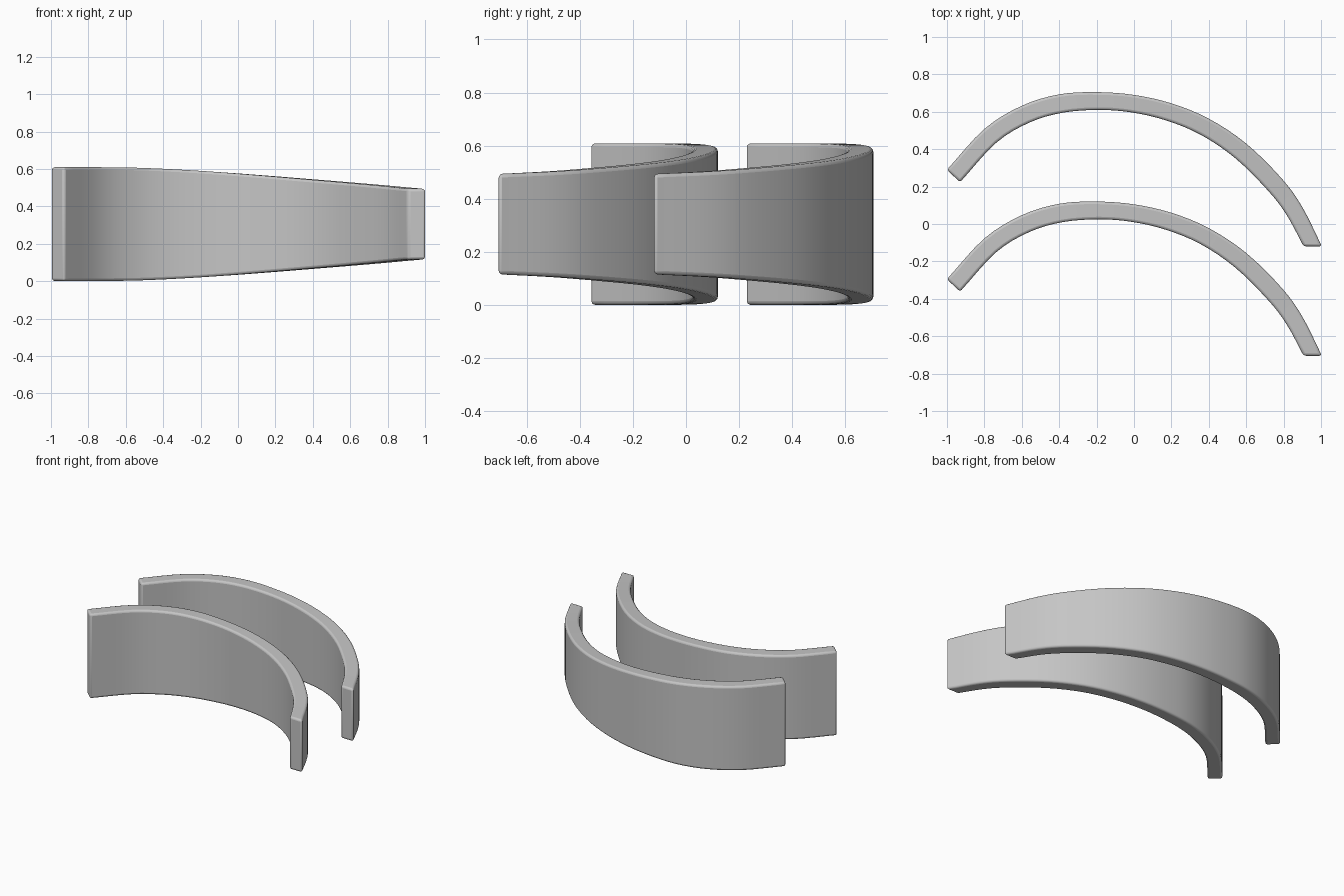
import bpy
import bmesh
import math
from mathutils import Vector

cube = bpy.data.objects.get("Cube")
if cube:
    bpy.data.objects.remove(cube)

grey = bpy.data.materials.new("plain_grey")
grey.use_nodes = True
grey.diffuse_color = (0.56, 0.56, 0.56, 1)
grey.node_tree.nodes["Principled BSDF"].inputs["Base Color"].default_value = (0.56, 0.56, 0.56, 1)

# Band stations: outer x, outer y, inner x, inner y, half height
STATIONS = [
    (-1.0, -0.295, -0.93, -0.362, 0.304),
    (-0.8, -0.077, -0.738, -0.152, 0.304),
    (-0.6, 0.047, -0.56, -0.043, 0.302),
    (-0.4, 0.108, -0.382, 0.01, 0.295),
    (-0.2, 0.12, -0.19, 0.025, 0.284),
    (0.0, 0.105, -0.015, 0.012, 0.271),
    (0.2, 0.06, 0.168, -0.03, 0.256),
    (0.4, -0.022, 0.355, -0.107, 0.24),
    (0.6, -0.155, 0.54, -0.232, 0.224),
    (0.79, -0.342, 0.715, -0.405, 0.208),
    (0.9, -0.495, 0.815, -0.535, 0.198),
    (1.005, -0.705, 0.907, -0.705, 0.189),
]
MID_Z = 0.305
SPACING = 0.585


def smooth_stations(points, steps=4):
    """Catmull-Rom interpolation through the stations."""
    pts = [Vector(p) for p in points]
    pts = [2 * pts[0] - pts[1]] + pts + [2 * pts[-1] - pts[-2]]
    result = []
    for a, b, c, d in zip(pts, pts[1:], pts[2:], pts[3:]):
        for i in range(steps):
            t = i / steps
            result.append(0.5 * (2 * b + (c - a) * t + (2 * a - 5 * b + 4 * c - d) * t ** 2
                                 + (3 * b - a - 3 * c + d) * t ** 3))
    return result + [pts[-2]]


def make_band(name, y_offset):
    bm = bmesh.new()
    rings = []
    for ox, oy, ix, iy, half in smooth_stations(STATIONS):
        corners = [(ox, oy, half), (ix, iy, half), (ix, iy, -half), (ox, oy, -half)]
        rings.append([bm.verts.new((x, y + y_offset, MID_Z + z)) for x, y, z in corners])
    for r, s in zip(rings, rings[1:]):
        for k in range(4):
            n = (k + 1) % 4
            bm.faces.new((r[k], r[n], s[n], s[k]))
    bm.faces.new(rings[0])
    bm.faces.new(rings[-1])
    bmesh.ops.recalc_face_normals(bm, faces=bm.faces)
    mesh = bpy.data.meshes.new(name)
    bm.to_mesh(mesh)
    bm.free()
    mesh.materials.append(grey)
    band = bpy.data.objects.new(name, mesh)
    bpy.context.collection.objects.link(band)

    # Softly rounded rims
    bevel = band.modifiers.new("rounded_rims", "BEVEL")
    bevel.width = 0.014
    bevel.segments = 3
    bevel.limit_method = "ANGLE"
    bevel.angle_limit = math.radians(40)
    bpy.ops.object.select_all(action="DESELECT")
    band.select_set(True)
    bpy.context.view_layer.objects.active = band
    bpy.ops.object.shade_smooth_by_angle(angle=math.radians(40))


make_band("front_band", 0)
make_band("back_band", SPACING)
